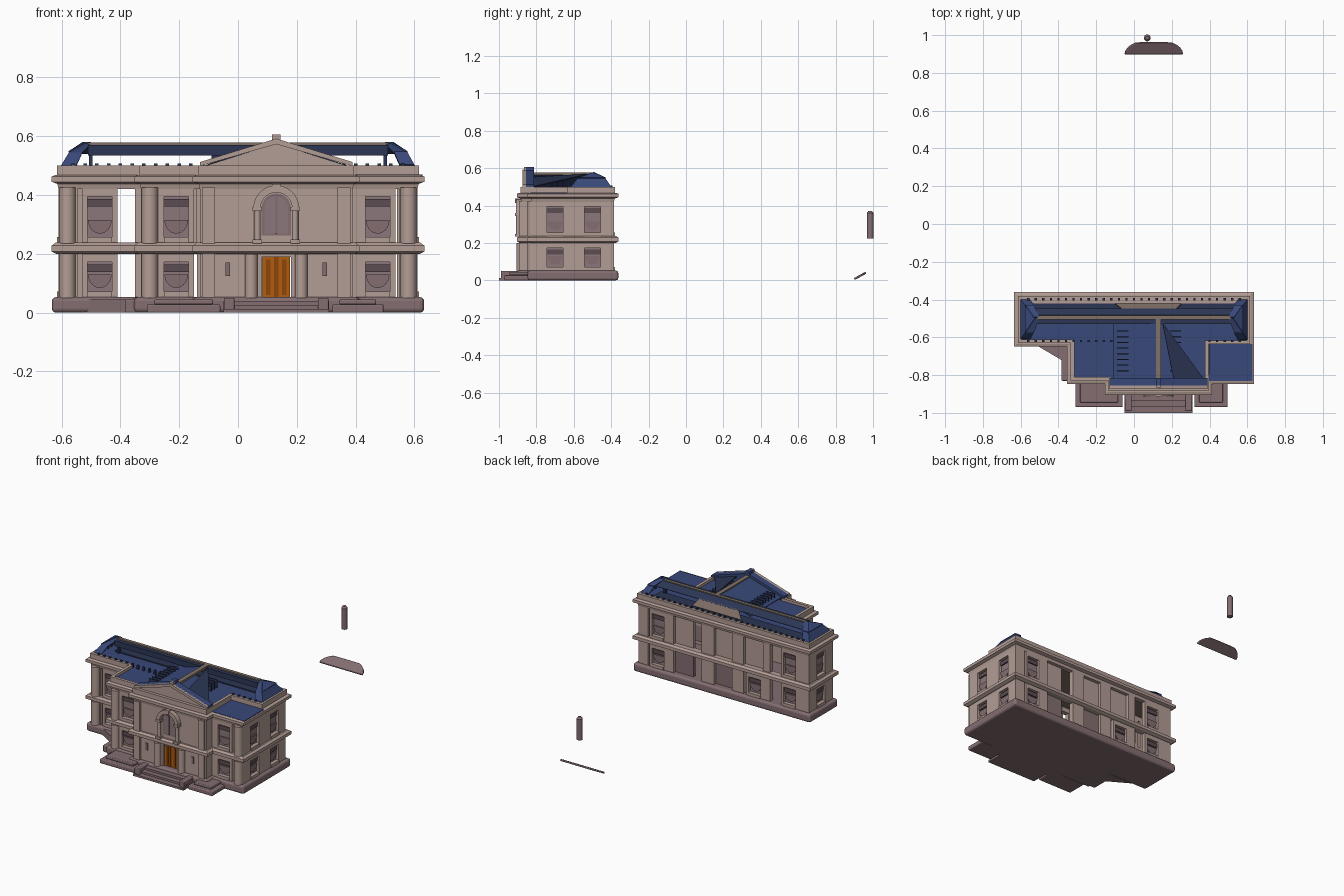
import bpy, bmesh, math
from mathutils import Vector

if "Cube" in bpy.data.objects:
    bpy.data.objects.remove(bpy.data.objects["Cube"])

def material(name, *rgb):
    m = bpy.data.materials.new(name)
    m.use_nodes = True
    m.diffuse_color = (*rgb, 1)
    m.node_tree.nodes["Principled BSDF"].inputs["Base Color"].default_value = (*rgb, 1)
    return m

STONE = material("warm stone", .45, .335, .298)
WORN = material("weathered stone", .22, .165, .135)
MAUVE = material("mauve stone", .23, .155, .165)
GLASS = material("mauve glass", .26, .185, .2)
SHADE = material("dark mauve", .11, .075, .085)
BLUE = material("roof blue", .04, .065, .19)
DARK = material("roof shadow blue", .025, .037, .09)
ORANGE = material("door orange", .45, .11, .004)
BROWN = material("door brown", .26, .06, .003)

def finish(bm, name, mat):
    bmesh.ops.recalc_face_normals(bm, faces=bm.faces)
    me = bpy.data.meshes.new(name)
    bm.to_mesh(me)
    bm.free()
    ob = bpy.data.objects.new(name, me)
    bpy.context.scene.collection.objects.link(ob)
    me.materials.append(mat)
    return ob

def extrude(name, points, push, mat, bevel=0):
    """Prism from a flat outline pushed along a vector."""
    bm = bmesh.new()
    face = bm.faces.new([bm.verts.new(p) for p in points])
    new = bmesh.ops.extrude_face_region(bm, geom=[face])["geom"]
    bmesh.ops.translate(bm, vec=push, verts=[v for v in new if isinstance(v, bmesh.types.BMVert)])
    ob = finish(bm, name, mat)
    if bevel:
        mod = ob.modifiers.new("soft edge", "BEVEL")
        mod.width, mod.segments = bevel, 3

def box(name, x, y, z, mat, bevel=0):
    pts = [(x[0], y[0], z[0]), (x[1], y[0], z[0]), (x[1], y[1], z[0]), (x[0], y[1], z[0])]
    extrude(name, pts, (0, 0, z[1] - z[0]), mat, bevel)

def cylinder(name, x, y, z, r, mat, r2=None):
    bm = bmesh.new()
    bmesh.ops.create_cone(bm, cap_ends=True, segments=20, radius1=r, radius2=r2 or r, depth=z[1] - z[0])
    bmesh.ops.translate(bm, vec=(x, y, (z[0] + z[1]) / 2), verts=bm.verts)
    ob = finish(bm, name, mat)
    bpy.ops.object.select_all(action="DESELECT")
    ob.select_set(True)
    bpy.context.view_layer.objects.active = ob
    bpy.ops.object.shade_smooth_by_angle(angle=math.radians(40))

def sheet(name, points, mat):
    bm = bmesh.new()
    bm.faces.new([bm.verts.new(p) for p in points])
    finish(bm, name, mat).modifiers.new("thickness", "SOLIDIFY").thickness = .005

def offset(poly, d):
    """Grow a counter-clockwise square-cornered outline."""
    out = []
    for i, p in enumerate(poly):
        a, b = Vector(poly[i - 1]), Vector(poly[(i + 1) % len(poly)])
        e, f = (Vector(p) - a).normalized(), (b - Vector(p)).normalized()
        out.append((p[0] + d * (e.y + f.y), p[1] - d * (e.x + f.x)))
    return out

def moulding(name, poly, profile, mat):
    """Sweep a closed (offset, height) profile around an outline."""
    bm = bmesh.new()
    rings = [[bm.verts.new((*p, z)) for p in offset(poly, d)] for d, z in profile]
    for k, ring in enumerate(rings):
        for i in range(len(poly)):
            j = (i + 1) % len(poly)
            bm.faces.new((rings[k - 1][i], rings[k - 1][j], ring[j], ring[i]))
    finish(bm, name, mat)

# Plans of the walls and of the raised parapet
LEFT = [(-.61, -.385), (-.61, -.625), (-.33, -.625), (-.33, -.824), (-.13, -.824), (-.13, -.88), (.39, -.88)]
WALLS = LEFT + [(.39, -.824), (.61, -.824), (.61, -.385)]
PARAPET = LEFT + [(.39, -.63), (.61, -.63), (.61, -.385)]

# Base, string course, cornice, parapet and decks
extrude("base", [(*p, 0) for p in offset(WALLS, .023)], (0, 0, .053), MAUVE, .014)
moulding("string_course", WALLS, [(-.03, .2), (.008, .2), (.024, .208), (.024, .228), (.01, .238), (-.03, .238)], STONE)
moulding("cornice", WALLS, [(-.03, .42), (0, .42), (.004, .438), (.024, .445), (.024, .463), (.01, .468), (-.03, .468)], STONE)
moulding("parapet", PARAPET, [(-.014, .46), (.005, .46), (.005, .5), (-.014, .5)], STONE)
extrude("ceiling", [(*p, .45) for p in offset(WALLS, -.02)], (0, 0, .008), WORN)
extrude("main_deck", [(*p, .475) for p in offset(PARAPET, -.012)], (0, 0, .008), BLUE)
box("side_deck", (.398, .627), (-.832, -.635), (.464, .47), BLUE)
box("back_gutter", (-.59, .59), (-.42, -.39), (.48, .494), STONE)
box("back_deck", (-.53, .53), (-.5, -.42), (.48, .49), DARK)

class Facade:
    """A wall plane with u along it and d outwards."""
    def __init__(self, name, axis, plane, out):
        self.name, self.axis, self.plane, self.out = name, axis, plane, out

    def pt(self, u, d, z):
        w = self.plane + self.out * d
        return (u, w, z) if self.axis == "x" else (w, u, z)

    def plate(self, part, outline, d0, d1, mat):
        push = Vector(self.pt(0, d1, 0)) - Vector(self.pt(0, d0, 0))
        extrude(self.name + "_" + part, [self.pt(u, d0, z) for u, z in outline], push, mat)

    def panel(self, part, u0, u1, z0, z1, d0=-.03, d1=0, mat=STONE):
        self.plate(part, [(u0, z0), (u1, z0), (u1, z1), (u0, z1)], d0, d1, mat)

    def window(self, u, z0, z1, w=.042):
        a, b = z0 + .022, z1 - .03
        self.panel("window_jamb", u - .06, u - w, z0, z1)
        self.panel("window_jamb", u + w, u + .06, z0, z1)
        self.panel("window_sill", u - w, u + w, z0, a, -.03, .006)
        self.panel("window_head", u - w, u + w, b, z1)
        self.panel("window_glass", u - w, u + w, a, b, -.026, -.018, GLASS)
        self.panel("window_blind", u - w, u + w, b - .034, b - .008, -.018, -.01, SHADE)
        arc = [(u + .04 * math.cos(t), a + .058 - .046 * math.sin(t)) for t in angles]
        self.plate("window_apron", arc, -.018, -.011, MAUVE)

angles = [i * math.pi / 14 for i in range(15)]
FLOORS = [(.05, .202), (.235, .425)]
portico = Facade("portico", "x", -.88, -1)
back = Facade("back", "x", -.385, 1)

# Windows and solid wall stretches for each facade
LAYOUT = [
    (Facade("left_wing", "x", -.625, -1), [-.47], [(-.61, -.545), (-.35, -.33)]),
    (Facade("left_bay", "x", -.824, -1), [-.21], [(-.33, -.27)]),
    (Facade("right_bay", "x", -.824, -1), [.475], [(.39, .415), (.55, .61)]),
    (Facade("long_side", "y", .61, 1), [-.7, -.5], [(-.824, -.76), (-.64, -.56), (-.44, -.385)]),
    (Facade("short_side", "y", -.61, -1), [-.505], [(-.625, -.565), (-.445, -.385)]),
    (back, [-.47, .47], [(-.61, -.53), (-.33, -.28), (-.14, -.06), (.07, .16), (.36, .41), (.54, .61)]),
    (Facade("inner_side", "y", -.33, -1), [], [(-.824, -.625)]),
    (Facade("portico_return", "y", -.13, -1), [], [(-.88, -.824)]),
    (Facade("portico_return", "y", .39, 1), [], [(-.88, -.824)]),
]
for z0, z1 in FLOORS:
    for facade, windows, walls in LAYOUT:
        for u in windows:
            facade.window(u, z0, z1)
        for u0, u1 in walls:
            facade.panel("wall", u0, u1, z0, z1)
    for x, y in ((-.58, -.622), (-.3, -.82), (.58, -.82)):
        cylinder("corner_column", x, y, (z0, z1), .028, STONE)
    for x in (-.1, .36):
        box("portico_pilaster", (x - .022, x + .022), (-.893, -.87), (z0, z1), STONE)

# Recessed back panels
back.window(-.22, *FLOORS[0])
for u0, u1, floor, mat in ((.23, .36, 0, MAUVE), (-.06, .07, 0, MAUVE), (.23, .36, 1, STONE),
                           (-.06, .07, 1, STONE), (-.28, -.14, 1, STONE)):
    back.panel("recessed_wall", u0, u1, *FLOORS[floor], -.04, -.022, mat)

# Portico walls around the door and the arched window
C = .13
portico.panel("wall_left", -.13, C - .05, *FLOORS[0])
portico.panel("wall_right", C + .05, .39, *FLOORS[0])
portico.panel("door_head", C - .05, C + .05, .19, .205)
portico.panel("upper_wall", -.13, .39, *FLOORS[1])
portico.panel("door_gap", C - .007, C + .007, .045, .19, -.025, -.014, BROWN)
for s in (-1, 1):
    e = sorted((C + s * .007, C + s * .047))
    portico.panel("door_leaf", *e, .045, .19, -.025, -.012, ORANGE)
    portico.panel("door_inset", e[0] + .012, e[1] - .012, .06, .18, -.012, -.009, BROWN)
    cylinder("door_column", C + s * .085, -.883, (.05, .2), .022, STONE)
    x = C + s * .064
    cylinder("arch_column", x, -.898, (.24, .35), .011, STONE)
    for z in (.345, .235):
        box("arch_column_block", (x - .016, x + .016), (-.915, -.88), (z, z + .014), STONE)
    portico.panel("lamp_plaque", C + s * .165 - .008, C + s * .165 + .008, .125, .17, 0, .006, MAUVE)

def arc(r):
    return [(C + r * math.cos(a), .355 + r * math.sin(a)) for a in angles]

portico.plate("arch_ring", arc(.078) + arc(.054)[::-1], 0, .03, STONE)
portico.plate("arch_reveal", [(C + .05, .262)] + arc(.05) + [(C - .05, .262)], 0, .004, MAUVE)
portico.plate("arch_glass", [(C + .04, .27)] + arc(.04) + [(C - .04, .27)], .004, .008, GLASS)
portico.panel("arch_mullion", C - .004, C + .004, .27, .394, .008, .013, MAUVE)
portico.panel("arch_keystone", C - .014, C + .014, .415, .438, 0, .034, STONE)

# Pediment: stone front with a blue body behind it
for part, y, push, mat in (("front", -.866, .01, STONE), ("body", -.856, .042, BLUE)):
    tri = [(C - .24, y, .48), (C + .24, y, .48), (C + .24, y, .5), (C, y, .575), (C - .24, y, .5)]
    extrude("pediment_" + part, tri, (0, push, 0), mat)
    box("finial_" + part, (C - .014, C + .014), (y, y + push), (.57, .605), mat)
    for s in (-.26, .26):
        rake = [(C, y - .008, .573), (C, y - .008, .592), (C + s, y - .008, .512), (C + s, y - .008, .498)]
        extrude("raking_" + part, rake, (0, push + .008, 0), mat)

# Cross roof behind the pediment, open on part of its right slope
box("cross_ridge", (C - .014, C + .014), (-.845, -.49), (.563, .578), WORN)
sheet("cross_slope_left", [(C, -.82, .575), (-.11, -.82, .502), (-.11, -.5, .502), (C, -.5, .575)], BLUE)
sheet("cross_slope_right", [(C + .08, -.82, .553), (.37, -.82, .502), (C + .02, -.52, .57)], DARK)
for i in range(8):
    y = -.78 + i * .03
    for x in (-.06, .22):
        box("roof_rafter", (x - .03, x + .03), (y, y + .006), (.483, .535), DARK)

# Main roof ridge, back slope and hipped ends
box("main_ridge", (-.51, .51), (-.505, -.485), (.566, .578), WORN)
box("ridge_beam", (-.51, .51), (-.53, -.505), (.535, .57), DARK)
sheet("back_slope", [(-.53, -.45, .54), (.53, -.45, .54), (.51, -.485, .57), (-.51, -.485, .57)], DARK)
sheet("back_patch", [(-.1, -.425, .5), (.25, -.425, .5), (.22, -.455, .545), (-.06, -.455, .545)], WORN)
for s in (-1, 1):
    for y, m in ((-.61, -.575), (-.4, -.43)):
        sheet("hip_wing", [(s * .5, -.495, .575), (s * .53, -.495, .575), (s * .575, m, .545), (s * .53, m, .545)], BLUE)
        sheet("hip_foot", [(s * .53, m, .545), (s * .575, m, .545), (s * .6, y, .5), (s * .55, y, .5)], BLUE)
    sheet("hip_end", [(s * .52, -.495, .575), (s * .575, -.575, .545), (s * .575, -.43, .545)], BLUE)
    sheet("hip_end_foot", [(s * .575, -.575, .545), (s * .575, -.43, .545), (s * .602, -.4, .5), (s * .602, -.61, .5)], BLUE)
    box("roof_post", (s * .5 - .006, s * .5 + .006), (-.51, -.49), (.48, .57), DARK)
    for i in range(6):
        y = -.6 + i * .035
        box("parapet_block", (s * .59 - .007, s * .59 + .007), (y, y + .012), (.483, .508), DARK)
for i in range(29):
    x = -.56 + i * .04
    for y in (-.405, -.625) if abs(x - C) > .25 else (-.405,):
        box("parapet_block", (x - .006, x + .006), (y, y + .012), (.483, .508), DARK)

# Entrance terrace and steps
extrude("terrace_wedge", [(-.52, -.64, 0), (-.35, -.64, 0), (-.35, -.74, 0)], (0, 0, .045), MAUVE)
box("terrace_end", (-.385, -.33), (-.83, -.68), (0, .045), MAUVE, .006)
for x0, x1 in ((-.31, -.06), (.32, .495)):
    box("terrace_lower", (x0, x1), (-.97, -.84), (0, .028), MAUVE, .006)
    box("terrace_upper", (x0 + .025, x1 - .025), (-.945, -.84), (.028, .045), MAUVE, .005)
for i in range(3):
    box("front_step", (-.05, .31), (-1 + i * .032, -.87), (i * .013, .013 + i * .013), MAUVE)
for x in (-.03, .29):
    box("step_cheek", (x - .018, x + .018), (-.99, -.87), (0, .05), MAUVE, .005)

# Detached post and arched slab behind the building
cylinder("loose_post", .07, .985, (.225, .36), .018, MAUVE)
cylinder("loose_post_cap", .07, .985, (.36, .372), .018, MAUVE, .009)
rise = [(-math.cos(a), min(1, 1.25 * math.sin(a))) for a in angles]
slab = [(.105 + .155 * u, .902 + .062 * v, .002 + .034 * v) for u, v in rise]
extrude("loose_arched_slab", slab, (0, -.005, .01), MAUVE, .004)
